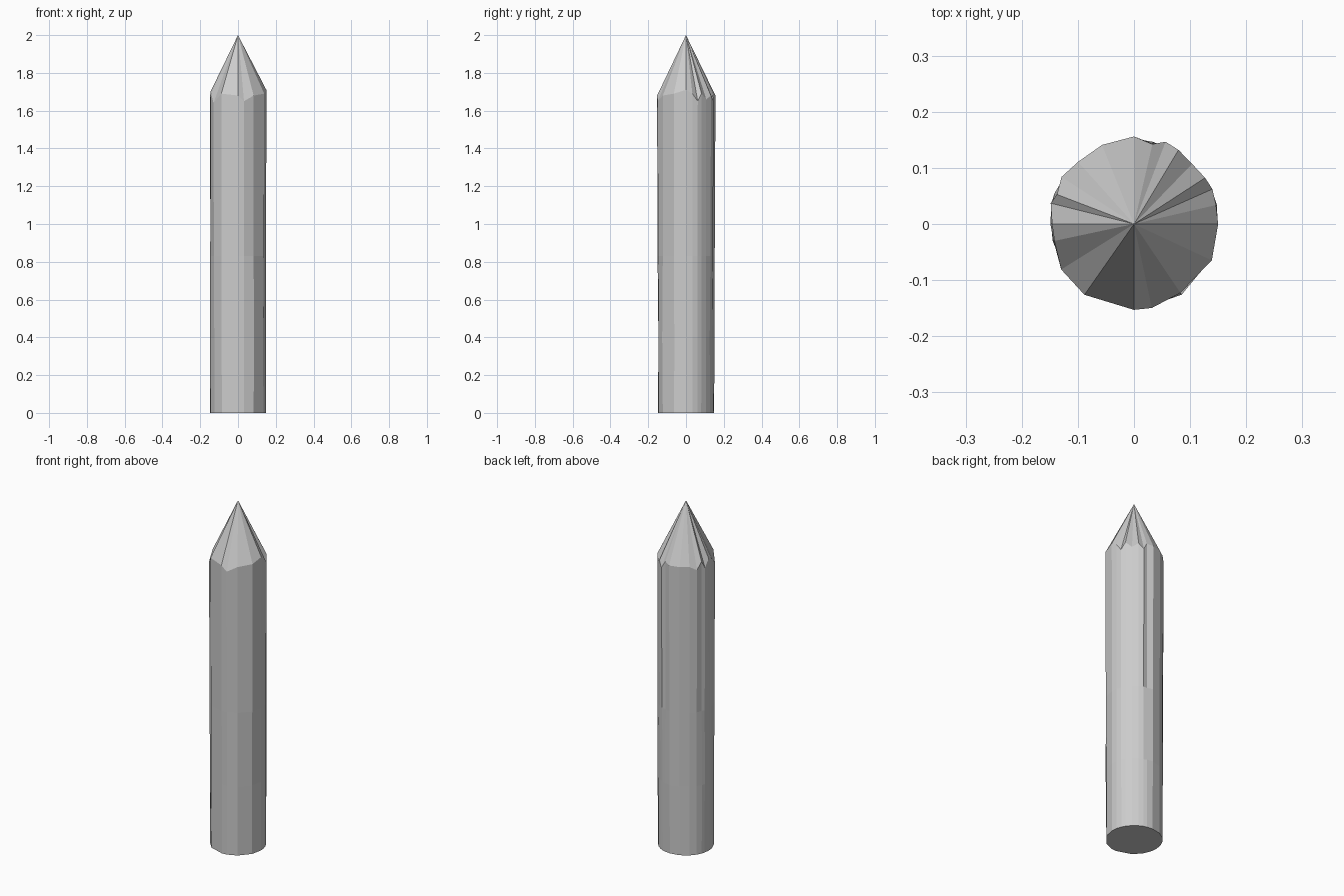
import bpy, bmesh
from math import sin, cos, radians

if "Cube" in bpy.data.objects:
    bpy.data.objects.remove(bpy.data.objects["Cube"])

# Hewn shoulder, one entry per facet edge: angle, radius, height
SHOULDER = [
    (0, .150, 1.71), (13, .150, 1.69), (24, .153, 1.65), (33, .151, 1.69),
    (46, .149, 1.66), (59, .154, 1.68), (69, .157, 1.65), (77, .146, 1.69),
    (90, .156, 1.68), (112, .152, 1.68), (132, .149, 1.68), (147, .154, 1.66),
    (159, .147, 1.70), (166, .153, 1.66), (180, .146, 1.70), (192, .145, 1.69),
    (212, .153, 1.64), (235, .154, 1.69), (270, .153, 1.68), (282, .153, 1.65),
    (304, .148, 1.68), (335, .153, 1.69),
]
BASE_R = .148

bm = bmesh.new()


def ring(fn):
    verts = []
    for a, r, z in SHOULDER:
        rr, zz = fn(a, r, z)
        verts.append(bm.verts.new((rr * cos(radians(a)), rr * sin(radians(a)), zz)))
    return verts


def bridge(lo, hi):
    n = len(lo)
    for i in range(n):
        j = (i + 1) % n
        bm.faces.new((lo[i], lo[j], hi[j], hi[i]))


# Log body: round foot, slightly irregular upper trunk
rings = [
    ring(lambda a, r, z: (BASE_R, 0)),
    ring(lambda a, r, z: (.149 + .003 * sin(radians(a * 5)), .4)),
    ring(lambda a, r, z: ((BASE_R + r) / 2, .83)),
    ring(lambda a, r, z: (r, z)),
]
for lo, hi in zip(rings, rings[1:]):
    bridge(lo, hi)
bm.faces.new(rings[0][::-1])

# Sharpened tip
tip = bm.verts.new((0, 0, 2))
top = rings[-1]
for i, v in enumerate(top):
    bm.faces.new((v, top[(i + 1) % len(top)], tip))

bmesh.ops.recalc_face_normals(bm, faces=bm.faces[:])
mesh = bpy.data.meshes.new("wooden_stake")
bm.to_mesh(mesh)
bm.free()
bpy.context.collection.objects.link(bpy.data.objects.new("wooden_stake", mesh))
